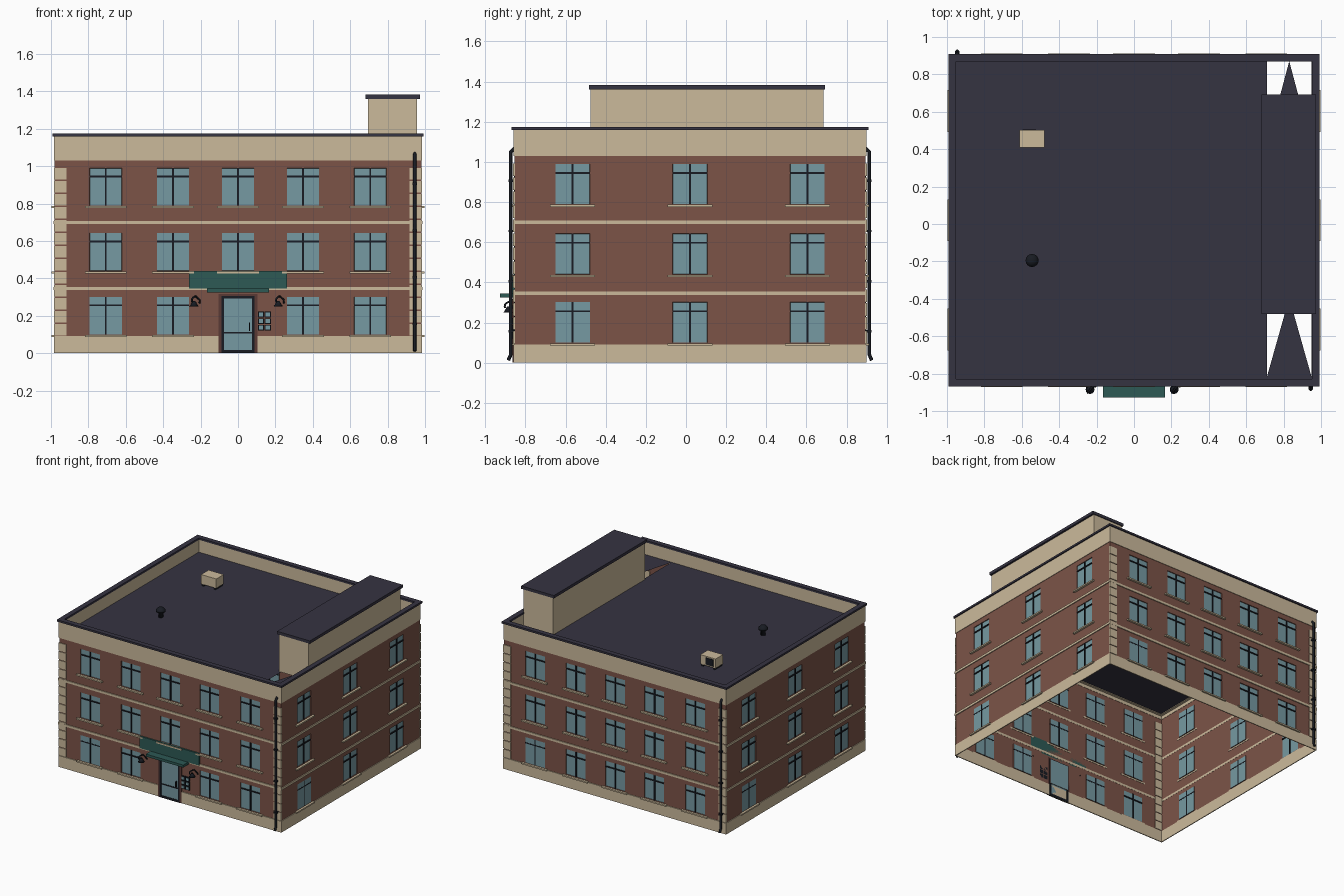
import bpy, bmesh, math
from mathutils import Matrix, Vector

cube = bpy.data.objects.get("Cube")
if cube:
    bpy.data.objects.remove(cube, do_unlink=True)


def material(name, r, g, b):
    m = bpy.data.materials.new(name)
    m.use_nodes = True
    m.diffuse_color = (r, g, b, 1)
    m.node_tree.nodes["Principled BSDF"].inputs["Base Color"].default_value = (r, g, b, 1)
    return m


BRICK = material("brick red", .20, .088, .064)
CREAM = material("cream stone", .60, .49, .33)
SLATE = material("slate roof", .036, .033, .053)
GLASS = material("window glass", .18, .32, .36)
DARK = material("dark metal", .009, .011, .016)
TEAL = material("teal sign", .026, .10, .09)
TRIM = material("dark brick trim", .10, .042, .036)

CENTRE = Matrix.Translation((0, .02, 0))
HALF_X, HALF_Y = .98, .875


def finish(name, bm, mats, matrix=Matrix()):
    mesh = bpy.data.meshes.new(name)
    bm.to_mesh(mesh)
    bm.free()
    for m in mats:
        mesh.materials.append(m)
    ob = bpy.data.objects.new(name, mesh)
    ob.matrix_world = matrix
    bpy.context.collection.objects.link(ob)
    return ob


def boxes(name, spans, mat, matrix=Matrix()):
    """One object from boxes given as (x0, x1, y0, y1, z0, z1)."""
    bm = bmesh.new()
    for x0, x1, y0, y1, z0, z1 in spans:
        size = Matrix.Diagonal((x1 - x0, y1 - y0, z1 - z0, 1))
        mid = Matrix.Translation(((x0 + x1) / 2, (y0 + y1) / 2, (z0 + z1) / 2))
        bmesh.ops.create_cube(bm, size=1, matrix=mid @ size)
    return finish(name, bm, [mat], matrix)


def ring(name, z0, z1, outer, inner, mat):
    """Square frame around the building, measured out from the wall face."""
    X, Y, x, y = HALF_X + outer, HALF_Y + outer, HALF_X + inner, HALF_Y + inner
    boxes(name, [(-X, X, -Y, -y, z0, z1), (-X, X, y, Y, z0, z1),
                 (-X, -x, -y, y, z0, z1), (x, X, -y, y, z0, z1)], mat, CENTRE)


def tube(name, points, radius, mat, matrix=Matrix()):
    cu = bpy.data.curves.new(name, "CURVE")
    cu.dimensions = "3D"
    cu.bevel_depth, cu.bevel_resolution, cu.use_fill_caps = radius, 2, True
    sp = cu.splines.new("POLY")
    sp.points.add(len(points) - 1)
    for p, co in zip(sp.points, points):
        p.co = (*co, 1)
    cu.materials.append(mat)
    ob = bpy.data.objects.new(name, cu)
    ob.matrix_world = matrix
    bpy.context.collection.objects.link(ob)


def lathe(name, profile, mat, at, steps=16):
    """Turned part from (radius, height) pairs."""
    bm = bmesh.new()
    vs = [bm.verts.new((r, 0, z)) for r, z in profile]
    es = [bm.edges.new(p) for p in zip(vs, vs[1:])]
    bmesh.ops.spin(bm, geom=vs + es, axis=(0, 0, 1), cent=(0, 0, 0), angle=math.tau, steps=steps)
    bmesh.ops.remove_doubles(bm, verts=bm.verts, dist=.0005)
    bmesh.ops.recalc_face_normals(bm, faces=bm.faces)
    ob = finish(name, bm, [mat], Matrix.Translation(at))
    for p in ob.data.polygons:
        p.use_smooth = True


# Walls: an open shell of grid faces, coloured by height, with recessed panes
ROWS = [(.10, .302), (.44, .643), (.79, .99)]
PANE = .086


def wall(name, half, d, columns, matrix, door):
    us = sorted([-half, half] + [c + s * PANE for c in columns for s in (-1, 1)])
    zs = [0, .092] + [z for row in ROWS for z in row] + [1.03, 1.165]
    bm = bmesh.new()
    grid = [[bm.verts.new((u, -d, z)) for u in us] for z in zs]
    panes = []
    for j in range(len(zs) - 1):
        zc = (zs[j] + zs[j + 1]) / 2
        for i in range(len(us) - 1):
            f = bm.faces.new((grid[j][i], grid[j][i + 1], grid[j + 1][i + 1], grid[j + 1][i]))
            f.material_index = 1 if zc < .092 or zc > 1.03 else 0
            if i % 2 and any(a < zc < b for a, b in ROWS):
                panes.append(f)
            elif i % 2 and door and abs(us[i] + us[i + 1]) < .01 and zc < .30:
                f.material_index = 2
    for f in panes:
        bmesh.ops.inset_individual(bm, faces=[f], thickness=.0015, depth=-.006)
        f.material_index = 2
    finish(name, bm, [BRICK, CREAM, GLASS], matrix)

    # Glazing bars and sills
    bars, sills = [], []
    for k, (z0, z1) in enumerate(ROWS):
        for c in columns:
            if door and k == 0 and c == 0:
                continue
            bars += [(c - .005, c + .005, -d - .001, -d + .007, z0, z1),
                     (c - PANE, c + PANE, -d - .001, -d + .007, z1 - .05, z1 - .041)]
            sills.append((c - .112, c + .112, -d - .017, -d + .002, z0 - .014, z0 - .003))
    boxes(name + "_window_bars", bars, DARK, matrix)
    boxes(name + "_sills", sills, CREAM, matrix)


LONG = (-.707, -.347, 0, .347, .707)
SHORT = (-.585, 0, .585)
turn = [CENTRE @ Matrix.Rotation(k * math.pi / 2, 4, "Z") for k in range(4)]
wall("front_wall", HALF_X, HALF_Y, LONG, turn[0], True)
wall("left_wall", HALF_Y, HALF_X, SHORT, turn[1], False)
wall("back_wall", HALF_X, HALF_Y, LONG, turn[2], False)
wall("right_wall", HALF_Y, HALF_X, SHORT, turn[3], False)

# Horizontal stone trim
ring("plinth", 0, .09, .005, -.002, CREAM)
ring("lower_band", .337, .355, .007, -.001, CREAM)
ring("upper_band", .69, .708, .007, -.001, CREAM)
ring("parapet_face", 1.03, 1.16, .004, -.002, CREAM)
ring("parapet_inside", 1.055, 1.16, -.004, -.024, CREAM)
ring("coping", 1.16, 1.175, .013, -.027, SLATE)

# Corner stones and drainpipes on the front and back
for side, m in (("front", turn[0]), ("back", turn[2])):
    stones = []
    for k in range(13):
        z = .095 + k * .0695
        for s in (-1, 1):
            a, b = sorted((s * .918, s * .984))
            stones.append((a, b, -HALF_Y - .006, -HALF_Y + .004, z, z + .0625))
    boxes(side + "_corner_stones", stones, CREAM, m)
    y = -HALF_Y - .018
    tube(side + "_drainpipe", [(.945, y + .02, 1.07), (.945, y, 1.05), (.945, y, .04),
                               (.945, y - .012, .012)], .009, DARK, m)
    boxes(side + "_pipe_brackets", [(.932, .958, y - .011, y + .02, z, z + .012)
                                    for z in (.15, .4, .65, .9)], DARK, m)

# Roof deck, with open wells at both ends of the roof room
bm = bmesh.new()
X, Y0, Y1, H = .972, -.845, .885, 1.06
A, B, MID = .71, .95, .83
N0, N1, S0, S1 = .42, .87, -.395, -.82
for shape in ([(-X, Y0), (A, Y0), (A, Y1), (-X, Y1)], [(B, Y0), (X, Y0), (X, Y1), (B, Y1)],
              [(A, S0), (B, S0), (B, N0), (A, N0)], [(A, N1), (B, N1), (B, Y1), (A, Y1)],
              [(A, Y0), (B, Y0), (B, S1), (A, S1)],
              [(A, N0), (B, N0), (MID, N1)], [(A, S1), (B, S1), (MID, S0)]):
    bm.faces.new([bm.verts.new((x, y, H)) for x, y in shape])
finish("roof_deck", bm, [SLATE])

# Roof room
boxes("roof_room", [(.695, .957, -.475, .685, 1.062, 1.36)], CREAM)
boxes("roof_room_cap", [(.683, .972, -.482, .692, 1.36, 1.383)], SLATE)

# Roof fan unit and vent
boxes("roof_unit", [(-.612, -.478, .408, .502, 1.075, 1.15)], CREAM)
boxes("roof_unit_feet", [(x, x + .015, .412, .498, 1.06, 1.076) for x in (-.605, -.5)], DARK)
boxes("roof_unit_grille", [(-.595, -.525, .5, .506, 1.085, 1.14)], DARK)
lathe("roof_vent", [(0, 0), (.018, 0), (.018, .045), (.035, .045), (.035, .058),
                    (.02, .074), (0, .078)], DARK, (-.545, -.195, H))

# Entrance door
W = -.855
boxes("door_frame", [(-.088, -.074, W - .01, W + .004, 0, .305), (.074, .088, W - .01, W + .004, 0, .305),
                     (-.088, .088, W - .01, W + .004, .293, .307), (-.074, .074, W - .01, W + .004, .105, .114),
                     (-.074, .074, W - .01, W + .004, 0, .018)], DARK)
boxes("door_glass", [(-.075, .075, W - .007, W + .002, .01, .295)], GLASS)
boxes("door_handle", [(.058, .064, W - .02, W - .006, .12, .165)], DARK)
boxes("door_surround", [(-.104, -.088, W - .008, W, 0, .318), (.088, .104, W - .008, W, 0, .318),
                        (-.104, .104, W - .008, W, .307, .318)], TRIM)

# Letter boxes beside the door
cells = [(.106 + i * .037, .139 + i * .037, .122 + j * .035, .152 + j * .035)
         for i in range(2) for j in range(3)]
boxes("letter_box_frames", [(a, b, W - .012, W, c, d) for a, b, c, d in cells], DARK)
boxes("letter_box_panels", [(a + .005, b - .005, W - .015, W - .01, c + .005, d - .005)
                            for a, b, c, d in cells], GLASS)

# Sign board and canopy
boxes("sign_board", [(-.262, .262, W - .012, W, .345, .44)], TEAL)
boxes("canopy", [(-.165, .165, -.927, W, .326, .346)], TEAL)

# Gooseneck lamps
for s, label in ((-1, "right"), (1, "left")):
    x = s * .225
    arc = [(x - .022 * math.sin(t), W - .018 - .03 * math.sin(t), .282 + .022 * math.cos(t))
           for t in (i * math.pi / 8 for i in range(6))]
    tube(label + "_lamp_arm", [(x + .02, W, .268), (x + .02, W - .014, .285)] + arc, .005, DARK)
    lathe(label + "_lamp_shade", [(.006, .03), (.012, .02), (.024, 0), (0, .002)], DARK,
          (x - .01, W - .03, .25), 12)
